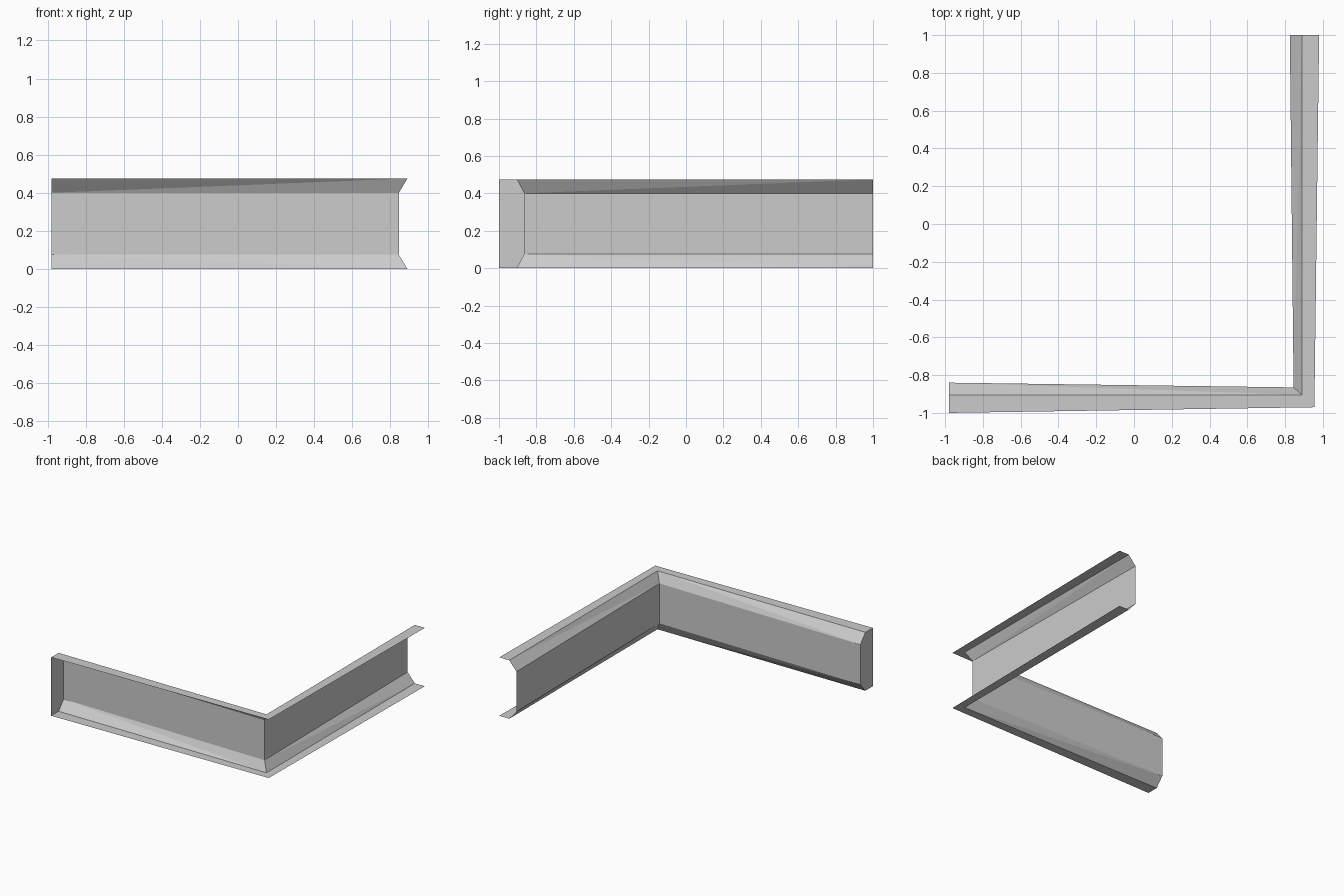
import bpy
import bmesh

cube = bpy.data.objects.get("Cube")
if cube:
    bpy.data.objects.remove(cube, do_unlink=True)

HEIGHT, BEVEL = 0.475, 0.075

grey = bpy.data.materials.new("light grey")
grey.use_nodes = True
colour = (0.6, 0.6, 0.6, 1)
grey.diffuse_color = colour
grey.node_tree.nodes["Principled BSDF"].inputs["Base Color"].default_value = colour

# Plan positions (lip edge, crease, web) at the capped end, the corner and the open end
stations = [
    [(-0.98, -1.0), (-0.98, -0.905), (-0.98, -0.84)],
    [(0.955, -0.97), (0.89, -0.905), (0.845, -0.865)],
    [(0.98, 1.0), (0.89, 1.0), (0.825, 1.0)],
]


def section(bm, plan):
    """Open channel section: top lip, slope, web, slope, bottom lip."""
    lip, crease, web = plan
    levels = [(lip, HEIGHT), (crease, HEIGHT), (web, HEIGHT - BEVEL),
              (web, BEVEL), (crease, 0), (lip, 0)]
    return [bm.verts.new((x, y, z)) for (x, y), z in levels]


def new_object(name, bm):
    mesh = bpy.data.meshes.new(name)
    bm.normal_update()
    bm.to_mesh(mesh)
    bm.free()
    mesh.materials.append(grey)
    obj = bpy.data.objects.new(name, mesh)
    bpy.context.collection.objects.link(obj)


def channel(name, start, end):
    bm = bmesh.new()
    a, b = section(bm, start), section(bm, end)
    for i in range(len(a) - 1):
        quad = [a[i], a[i + 1], b[i + 1], b[i]]
        if i in (1, 3):
            # The slopes twist a little, so each is split from web to crease
            web, crease = (a[2], b[1]) if i == 1 else (a[3], b[4])
            for corner in quad:
                if corner not in (web, crease):
                    bm.faces.new((web, corner, crease))
        else:
            bm.faces.new(quad)
    bmesh.ops.recalc_face_normals(bm, faces=bm.faces[:])
    # The open side of the channel faces away from the corner's inside
    web_face = max(bm.faces, key=lambda f: f.calc_area())
    if web_face.normal.x - web_face.normal.y < 0:
        bmesh.ops.reverse_faces(bm, faces=bm.faces[:])
    new_object(name, bm)


channel("front_channel", stations[0], stations[1])
channel("side_channel", stations[1], stations[2])

# Flat plate closing the free end of the front channel
bm = bmesh.new()
bm.faces.new(section(bm, stations[0]))
new_object("end_cap", bm)
